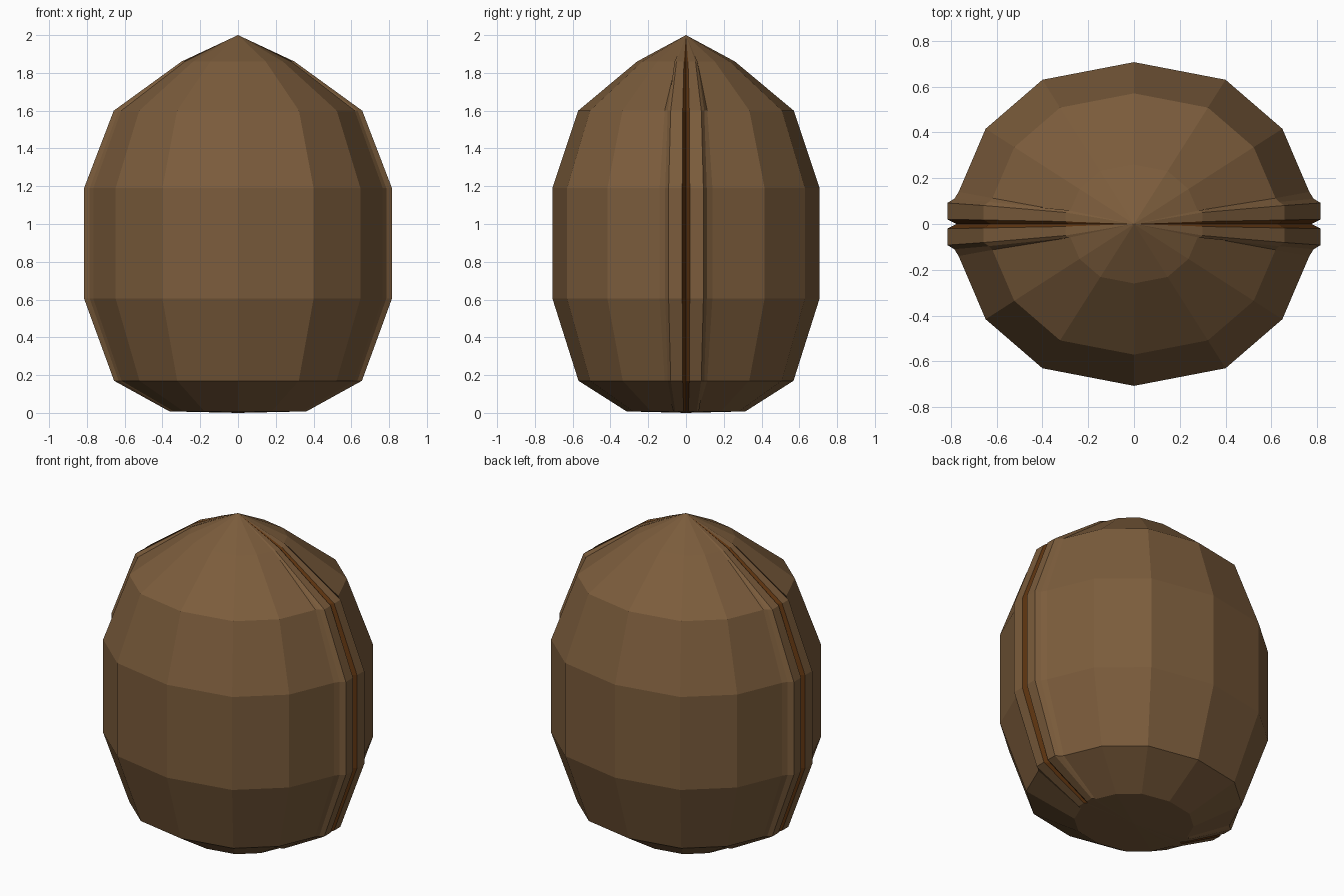
import bpy, bmesh

cube = bpy.data.objects.get("Cube")
if cube:
    bpy.data.objects.remove(cube, do_unlink=True)


def make_material(name, rgb):
    mat = bpy.data.materials.new(name)
    mat.use_nodes = True
    mat.diffuse_color = (*rgb, 1)
    mat.node_tree.nodes["Principled BSDF"].inputs["Base Color"].default_value = (*rgb, 1)
    return mat


shell_brown = make_material("shell brown", (0.2, 0.108, 0.045))
seam_brown = make_material("dark seam brown", (0.11, 0.034, 0.005))

# Quarter cross-section from the seam groove round to the front
SEAM = [(0.775, 0), (0.815, 0.02), (0.815, 0.092), (0.785, 0.11)]
BODY = [(0.766, 0.14), (0.648, 0.416), (0.40, 0.63), (0, 0.707)]
# Height and scale of each ring
RINGS = [(0.008, 0.445), (0.17, 0.805), (0.605, 1), (1.19, 1), (1.6, 0.807), (1.86, 0.367)]


def outline(scale):
    """Closed outline, with the seam ridge tapering more slowly than the body."""
    quarter = [(x * scale, y * scale ** 0.6) for x, y in SEAM]
    quarter += [(x * scale, y * scale) for x, y in BODY]
    half = quarter + [(-x, y) for x, y in quarter[-2::-1]]
    return half + [(x, -y) for x, y in half[-2:0:-1]]


# Nut shell: stacked rings closed by a point above and a fan below
bm = bmesh.new()
loops = [[bm.verts.new((x, y, z)) for x, y in outline(s)] for z, s in RINGS]
bottom = bm.verts.new((0, 0, 0))
tip = bm.verts.new((0, 0, 2))
count = len(loops[0])
groove = {0, count // 2 - 1, count // 2, count - 1}

for i in range(count):
    j = (i + 1) % count
    faces = [bm.faces.new((a[i], a[j], b[j], b[i])) for a, b in zip(loops, loops[1:])]
    faces.append(bm.faces.new((loops[-1][i], loops[-1][j], tip)))
    # Groove walls take the seam colour
    for face in faces:
        face.material_index = int(i in groove)
    bm.faces.new((loops[0][j], loops[0][i], bottom))

bmesh.ops.recalc_face_normals(bm, faces=bm.faces)
mesh = bpy.data.meshes.new("nut_shell")
bm.to_mesh(mesh)
bm.free()
mesh.materials.append(shell_brown)
mesh.materials.append(seam_brown)
shell = bpy.data.objects.new("nut_shell", mesh)
bpy.context.collection.objects.link(shell)
